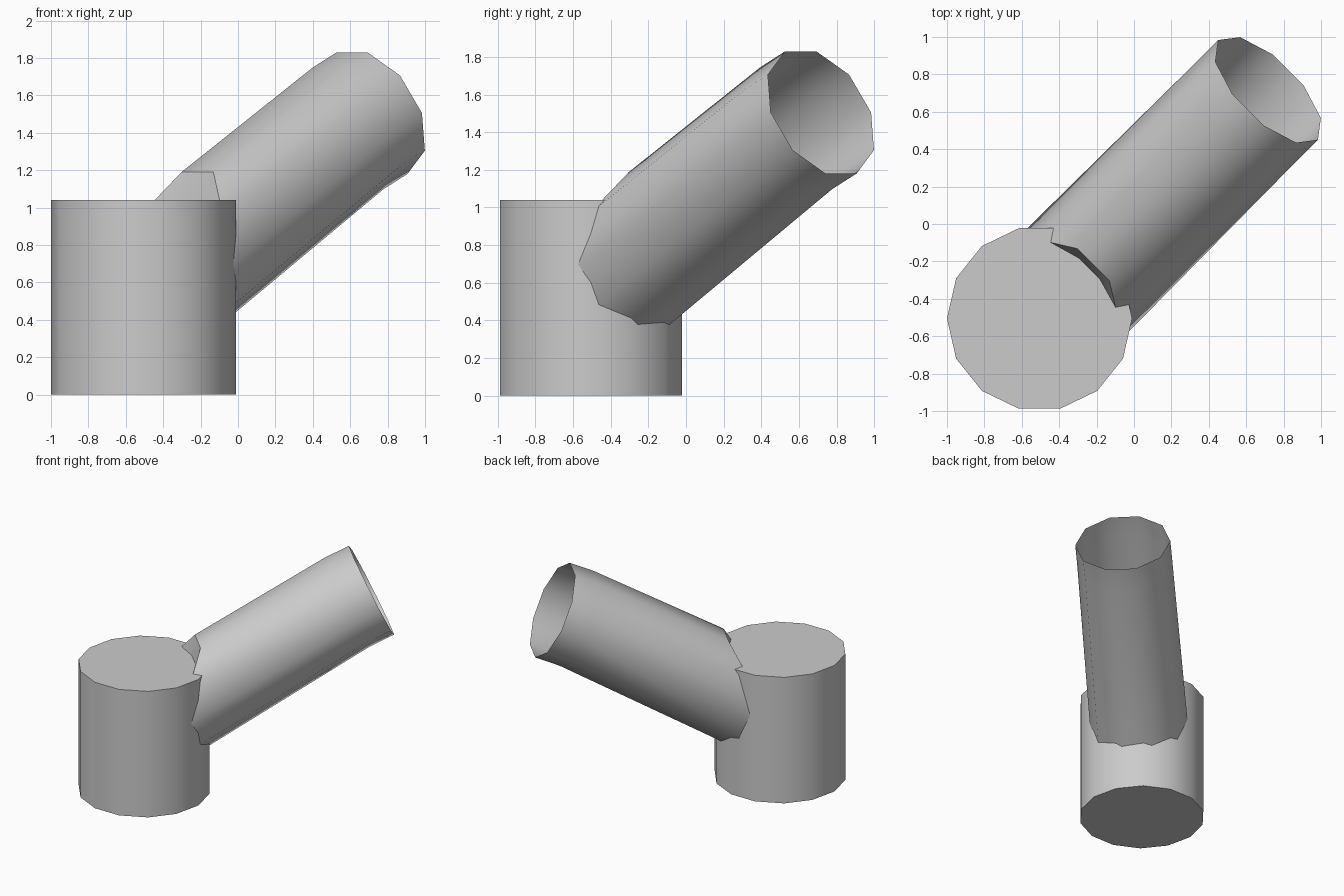
import bpy, bmesh, math

cube = bpy.data.objects.get("Cube")
if cube:
    bpy.data.objects.remove(cube)

grey = bpy.data.materials.new("plain_grey")
grey.use_nodes = True
GREY = (0.6, 0.6, 0.6, 1)
grey.diffuse_color = GREY
grey.node_tree.nodes["Principled BSDF"].inputs["Base Color"].default_value = GREY


def finish(obj, name):
    obj.name = name
    obj.data.materials.append(grey)
    bpy.ops.object.select_all(action='DESELECT')
    obj.select_set(True)
    bpy.context.view_layer.objects.active = obj
    bpy.ops.object.shade_smooth_by_angle(angle=math.radians(40))


# Upright closed drum
AXIS, RADIUS, HEIGHT, SIDES = -0.505, 0.495, 1.04, 14
bpy.ops.mesh.primitive_cylinder_add(vertices=SIDES, radius=RADIUS, depth=HEIGHT,
                                    location=(AXIS, AXIS, HEIGHT / 2),
                                    rotation=(0, 0, math.pi / 2))
finish(bpy.context.object, "upright_drum")

# Slanted pipe, laid out as (s along the diagonal, sideways, z)
ROOT2 = math.sqrt(2)
N, PIPE_R, TILT = 10, 0.377, math.radians(25)
END_S, END_Z = 0.717 * ROOT2, 1.505
BEND_S, BEND_Z = END_S - 0.184, END_Z - 0.083
SLOPE, FLARE, SADDLE_R = 0.578, 1.03, 0.425


def place(bm, s, side, z):
    return bm.verts.new(((s + side) / ROOT2, (s - side) / ROOT2, z))


bm = bmesh.new()
start, bend, end = [], [], []
for i in range(N):
    a = math.tau * (i + 0.5) / N
    side, up = PIPE_R * math.sin(a), PIPE_R * math.cos(a)
    ds, dz = -up * math.sin(TILT), up * math.cos(TILT)
    end.append(place(bm, END_S + ds, side, END_Z + dz))
    bend.append(place(bm, BEND_S + ds, side, BEND_Z + dz))
    # the inner end follows a saddle curve around the drum axis
    wide = side * FLARE
    s0 = AXIS * ROOT2 + math.sqrt(SADDLE_R ** 2 - wide ** 2)
    z0 = BEND_Z + dz * FLARE - SLOPE * (BEND_S + ds * FLARE - s0)
    start.append(place(bm, s0, wide, z0))

for lower, upper in ((start, bend), (bend, end)):
    for i in range(N):
        j = (i + 1) % N
        bm.faces.new((lower[i], lower[j], upper[j], upper[i]))

# Shallow cap closing the inner end; the outer end stays open
hub = place(bm, -0.275 * ROOT2, 0, 0.78)
for i in range(N):
    bm.faces.new((start[(i + 1) % N], start[i], hub))
bmesh.ops.recalc_face_normals(bm, faces=bm.faces)

mesh = bpy.data.meshes.new("slanted_pipe")
bm.to_mesh(mesh)
bm.free()
pipe = bpy.data.objects.new("slanted_pipe", mesh)
bpy.context.collection.objects.link(pipe)
finish(pipe, "slanted_pipe")
